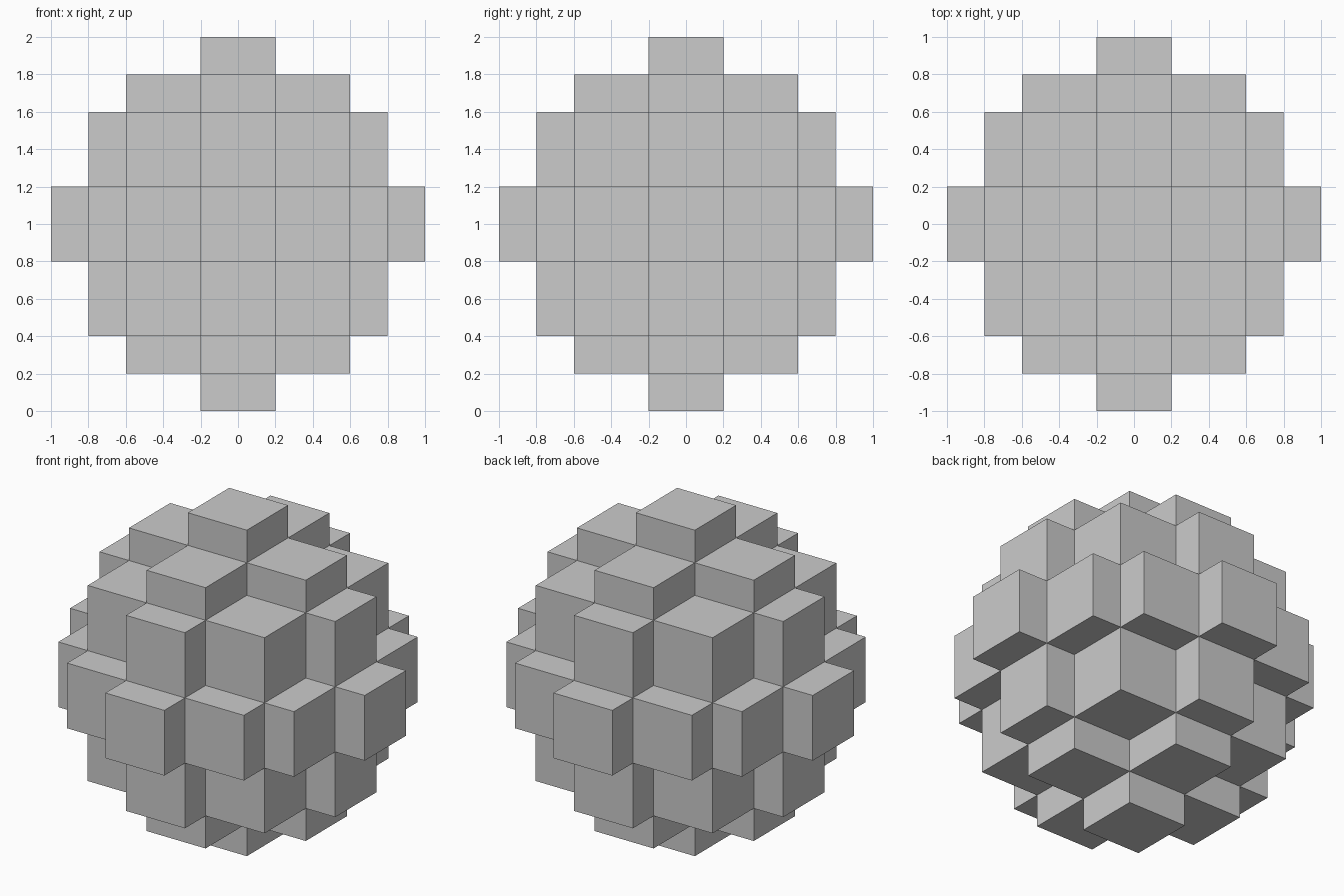
import bpy, bmesh
from itertools import product
from mathutils import Vector

if "Cube" in bpy.data.objects:
    bpy.data.objects.remove(bpy.data.objects["Cube"])

# Block boundaries along every axis (symmetric about the centre)
CUTS = [-1.0, -0.8, -0.6, -0.2, 0.2, 0.6, 0.8, 1.0]
MID = 3
CENTRE = Vector((0, 0, 1))


def solid(cell):
    """Blocks fill a stepped ball: total steps from the middle block is at most 3."""
    return sum(abs(i - MID) for i in cell) <= 3


# Stepped block ball: outer skin only
bm = bmesh.new()
for cell in product(range(7), repeat=3):
    if not solid(cell):
        continue
    for axis, side in product(range(3), (0, 1)):
        neighbour = list(cell)
        neighbour[axis] += 2 * side - 1
        if solid(neighbour):
            continue
        u, v = (axis + 1) % 3, (axis + 2) % 3
        corners = []
        for du, dv in ((0, 0), (1, 0), (1, 1), (0, 1)):
            p = Vector()
            p[axis] = CUTS[cell[axis] + side]
            p[u] = CUTS[cell[u] + du]
            p[v] = CUTS[cell[v] + dv]
            corners.append(bm.verts.new(p + CENTRE))
        bm.faces.new(corners if side else corners[::-1])

bmesh.ops.remove_doubles(bm, verts=bm.verts, dist=1e-4)

mesh = bpy.data.meshes.new("block_ball")
bm.to_mesh(mesh)
bm.free()
bpy.context.collection.objects.link(bpy.data.objects.new("block_ball", mesh))
